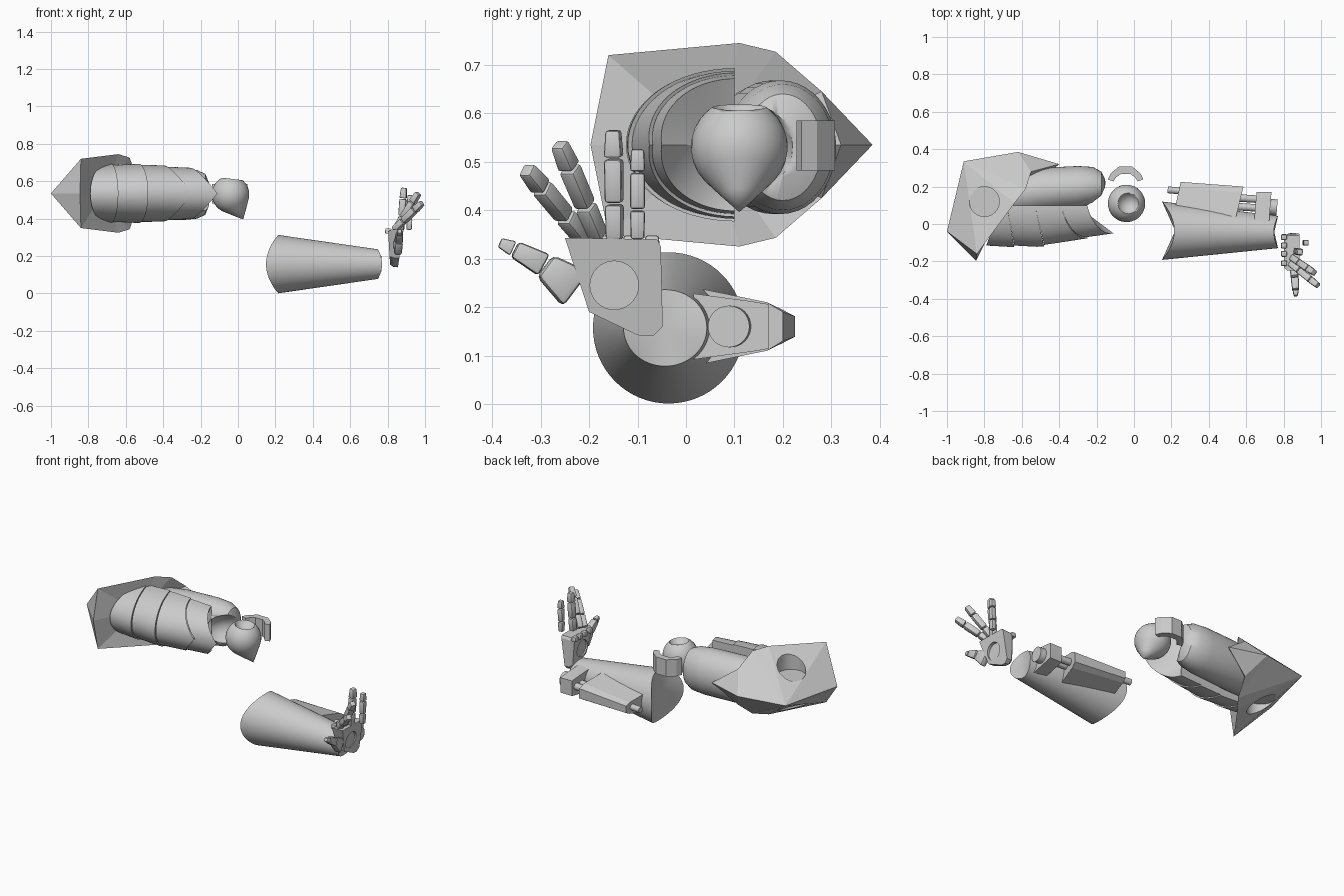
import bpy, bmesh
from math import sin, cos, pi, radians
from mathutils import Vector, Matrix

if "Cube" in bpy.data.objects:
    bpy.data.objects.remove(bpy.data.objects["Cube"])

grey = bpy.data.materials.new("plain grey")
grey.use_nodes = True
COLOUR = (0.6, 0.6, 0.6, 1)
grey.diffuse_color = COLOUR
grey.node_tree.nodes["Principled BSDF"].inputs["Base Color"].default_value = COLOUR


def finish(name, bm, smooth=True):
    bmesh.ops.recalc_face_normals(bm, faces=bm.faces)
    mesh = bpy.data.meshes.new(name)
    bm.to_mesh(mesh)
    bm.free()
    mesh.materials.append(grey)
    ob = bpy.data.objects.new(name, mesh)
    bpy.context.collection.objects.link(ob)
    bpy.ops.object.select_all(action='DESELECT')
    ob.select_set(True)
    bpy.context.view_layer.objects.active = ob
    if smooth:
        bpy.ops.object.shade_smooth_by_angle(angle=radians(35))
    return ob


def loft(name, rings, ends=(None, None), smooth=True):
    """Skin closed rings; each end is flat, or a fan to a given point."""
    bm = bmesh.new()
    loops = [[bm.verts.new(p) for p in ring] for ring in rings]
    n = len(loops[0])
    for a, b in zip(loops, loops[1:]):
        for i in range(n):
            j = (i + 1) % n
            bm.faces.new((a[i], a[j], b[j], b[i]))
    for loop, tip in zip((loops[0], loops[-1]), ends):
        if tip is None:
            bm.faces.new(loop)
        else:
            centre = bm.verts.new(tip)
            for i in range(n):
                bm.faces.new((loop[i], loop[(i + 1) % n], centre))
    return finish(name, bm, smooth)


def cut(target, cutter):
    mod = target.modifiers.new("cut", 'BOOLEAN')
    mod.operation, mod.object, mod.solver = 'DIFFERENCE', cutter, 'EXACT'
    bpy.context.view_layer.objects.active = target
    bpy.ops.object.modifier_apply(modifier=mod.name)
    bpy.data.objects.remove(cutter)


def rod(name, a, b, r, n=32):
    a, b = Vector(a), Vector(b)
    turn = (b - a).to_track_quat('Z', 'Y')
    ring = [turn @ Vector((r * cos(2 * pi * i / n), r * sin(2 * pi * i / n), 0)) for i in range(n)]
    return loft(name, [[a + p for p in ring], [b + p for p in ring]])


def ball_cutter(centre, radii):
    bm = bmesh.new()
    bmesh.ops.create_uvsphere(bm, u_segments=32, v_segments=20, radius=1,
                              matrix=Matrix.Translation(centre) @ Matrix.Diagonal((*radii, 1)))
    return finish("cup_cutter", bm)


def oval(x, cy, cz, ry, rz, n=40):
    return [(x, cy + ry * cos(2 * pi * i / n), cz + rz * sin(2 * pi * i / n)) for i in range(n)]


# Faceted shoulder shell, mirrored about its middle height
MID = 0.535
ridge = {"apex": (-1, -0.04), "front": (-0.845, -0.197), "back": (-0.91, 0.335),
         "rear": (-0.62, 0.385), "point": (-0.40, 0.32), "inner": (-0.72, 0.05)}
rim = [(-0.84, -0.16, 0.72), (-0.64, 0.11, 0.745), (-0.58, 0.185, 0.727), (-0.55, 0.28, 0.645)]
bm = bmesh.new()
v = {k: bm.verts.new((p[0], p[1], MID)) for k, p in ridge.items()}
for side in (1, -1):
    u = [bm.verts.new((x, y, MID + side * (z - MID))) for x, y, z in rim]
    bm.faces.new((v["apex"], v["front"], u[0]))
    fan = [v["apex"], u[0], u[1], u[2], v["rear"]]
    for a, b in zip(fan, fan[1:]):
        bm.faces.new((v["back"], a, b))
    bm.faces.new((u[2], u[3], v["rear"]))
    bm.faces.new((u[3], v["point"], v["rear"]))
    edge = [v["front"]] + u + [v["point"]]
    for a, b in zip(edge, edge[1:]):
        bm.faces.new((v["inner"], a, b))
shoulder = finish("shoulder_shell", bm, False)
for side in (1, -1):
    cut(shoulder, rod("socket_cutter", (-0.8, 0.12, MID + side * 0.075),
                      (-0.8, 0.12, MID + side * 0.4), 0.08))


# Upper arm front: four overlapping half-round bands, seams sweeping into chevrons
def taper(x, full, small):
    t = min(1, max(0, (x + 0.5) / 0.39))
    return full + (small - full) * t


def half_ring(top, front, chevron, scale, n=32):
    ring = []
    for i in range(n + 1):
        a = pi * (i / n - 0.5)
        sweep = cos(a) * (1 - chevron) + (1 - abs(sin(a))) * chevron
        x = top + (front - top) * sweep
        ring.append((x, 0.1 - scale * taper(x, 0.224, 0.15) * cos(a),
                     MID + scale * taper(x, 0.158, 0.125) * sin(a)))
    return ring


seams = [(-0.71, -0.79, 0), (-0.68, -0.64, 0), (-0.53, -0.48, 0), (-0.39, -0.245, 0.7), (-0.25, -0.11, 0.7)]
for k, (s, e) in enumerate(zip(seams, seams[1:])):
    rings = []
    for t in (0, 0.25, 0.5, 0.75, 1):
        rings.append(half_ring(*[p + (q - p) * t for p, q in zip(s, e)], 0.96 + 0.04 * t))
    loft("arm_band_%d" % (k + 1), rings, ((s[0], 0.1, MID), (e[0] - 0.06, 0.1, MID)))

# Upper arm back: rounded muscle hollowed out for the elbow
back = [(-0.7, 0.15, 0.12, 0.12), (-0.5, 0.18, 0.12, 0.138), (-0.3, 0.195, 0.115, 0.138),
        (-0.22, 0.2, 0.105, 0.13), (-0.175, 0.2, 0.08, 0.11), (-0.155, 0.2, 0.04, 0.06)]
arm_back = loft("arm_back", [oval(x, y, 0.53, ry, rz) for x, y, ry, rz in back],
                (None, (-0.15, 0.2, 0.53)))
cut(arm_back, ball_cutter((-0.08, 0.09, 0.53), (0.2, 0.14, 0.115)))

# Elbow ball: tilted teardrop with a cup in the top
turn = Vector((-0.45, 0, 0.89)).to_track_quat('Z', 'Y')
centre = Vector((-0.04, 0.11, 0.53))
profile = [(0.035, -0.112)] + [(0.1 * cos(radians(a)), 0.1 * sin(radians(a)))
                               for a in range(-40, 81, 12)]
rings = [[centre + turn @ Vector((r * cos(2 * pi * i / 32), r * sin(2 * pi * i / 32), h))
          for i in range(32)] for r, h in profile]
elbow = loft("elbow_ball", rings,
             (centre + turn @ Vector((0, 0, -0.15)), centre + turn @ Vector((0, 0, 0.1))))
cut(elbow, ball_cutter((-0.028, 0.11, 0.64), (0.062, 0.062, 0.062)))

# Elbow guard: arched bracket behind the ball
outside = [(0.095, 0.238), (0.08, 0.27), (0.035, 0.307)]
inside = [(0.025, 0.268), (0.05, 0.25), (0.065, 0.228)]
arch = outside + [(-x, y) for x, y in outside[::-1] + inside[::-1]] + inside
loft("elbow_guard", [[(x - 0.045, y, z) for x, y in arch] for z in (0.482, 0.585)], smooth=False)

# Forearm: tapered tube with saddle-shaped ends
N = 64


def saddle(x, dx, cy, ry, rz):
    return [(x + dx * sin(2 * pi * i / N) ** 2, cy + ry * cos(2 * pi * i / N),
             0.157 + rz * sin(2 * pi * i / N)) for i in range(N)]


loft("forearm", [saddle(0.15, 0.065, -0.036, 0.156, 0.156), saddle(0.77, -0.022, -0.043, 0.086, 0.079)],
     ((0.22, -0.036, 0.157), (0.75, -0.043, 0.157)))


# Forearm device: faceted housing, rods and end block
def housing(x0, x1, y0, y1, scale):
    shape = [(0, 0.077), (0.8, 0.05), (1, 0.03)]
    shape += [(t, -h) for t, h in reversed(shape)]
    return [(x0 + (x1 - x0) * t, y0 + (y1 - y0) * t, 0.16 + h * scale) for t, h in shape]


loft("device_housing", [housing(0.22, 0.25, 0.09, 0.225, 0.7), housing(0.545, 0.585, 0.035, 0.2, 1)],
     smooth=False)
rod("device_pin", (0.18, 0.183, 0.16), (0.26, 0.175, 0.16), 0.018)
for y in (0.085, 0.132):
    rod("device_rod", (0.55, y + 0.008, 0.16), (0.67, y, 0.16), 0.02)
block = [(0.015, 0.068), (0.135, 0.052), (0.17, 0.046)]
block += [(y, -h) for y, h in reversed(block)]
loft("device_block", [[(x - (0.17 - y) * 0.08, y, 0.16 + h) for y, h in block] for x in (0.655, 0.735)],
     smooth=False)
rod("device_nozzle", (0.72, 0.092, 0.16), (0.765, 0.088, 0.16), 0.043)

# Palm with a shallow round recess on each side
outline = [(-0.25, 0.343), (-0.06, 0.34), (-0.052, 0.325), (-0.048, 0.16), (-0.068, 0.14),
           (-0.1, 0.142), (-0.2, 0.19)]
palm = loft("palm", [[(x + (z - 0.24) * lean, -0.14 + (y + 0.14) * s, 0.25 + (z - 0.25) * s)
                      for y, z in outline]
                     for x, s, lean in ((0.808, 0.86, -0.05), (0.825, 0.98, -0.05), (0.87, 1, 0.15))], smooth=False)
for a, b in ((0.70, 0.818), (0.86, 1.0)):
    cut(palm, rod("palm_cutter", (a, -0.148, 0.245), (b, -0.148, 0.245), 0.05))


# Fingers: chains of bevelled tapered blocks
def segment(name, a, b, w0, w1):
    a, b = Vector(a), Vector(b)
    bm = bmesh.new()
    bmesh.ops.create_cube(bm, size=1)
    length = (b - a).length - 0.004
    for vert in bm.verts:
        w = w0 if vert.co.z < 0 else w1
        vert.co = Vector((vert.co.x * min(w, 0.042), vert.co.y * w, vert.co.z * length))
    bmesh.ops.bevel(bm, geom=bm.edges[:], offset=min(w0, w1) * 0.2, segments=2,
                    profile=0.5, affect='EDGES')
    turn = (b - a).to_track_quat('Z', 'Y').to_matrix().to_4x4()
    bm.transform(Matrix.Translation((a + b) / 2) @ turn)
    finish(name, bm)


def finger(name, a, b, widths, stops=(0, 0.33, 0.74, 1)):
    a, b = Vector(a), Vector(b)
    for k in range(3):
        segment("%s_%d" % (name, k + 1), a.lerp(b, stops[k]), a.lerp(b, stops[k + 1]),
                widths[k], widths[k + 1])


slim = (0.034, 0.036, 0.037, 0.03)
finger("finger_a", (0.915, -0.1, 0.338), (0.92, -0.1, 0.528), (0.028, 0.031, 0.031, 0.027))
finger("finger_b", (0.87, -0.147, 0.338), (0.888, -0.15, 0.567), slim)
finger("finger_c", (0.845, -0.18, 0.345), (0.965, -0.262, 0.538), slim)
finger("finger_d", (0.835, -0.21, 0.34), (0.985, -0.33, 0.485), slim)
thumb = [(0.852, -0.226, 0.236), (0.86, -0.292, 0.286), (0.864, -0.355, 0.32), (0.865, -0.386, 0.334)]
for k, (w0, w1) in enumerate(((0.09, 0.055), (0.05, 0.036), (0.032, 0.02))):
    segment("thumb_%d" % (k + 1), thumb[k], thumb[k + 1], w0, w1)
for y in (-0.07, -0.115, -0.16, -0.21):
    segment("knuckle", (0.802, y, 0.318), (0.802, y, 0.35), 0.032, 0.028)
